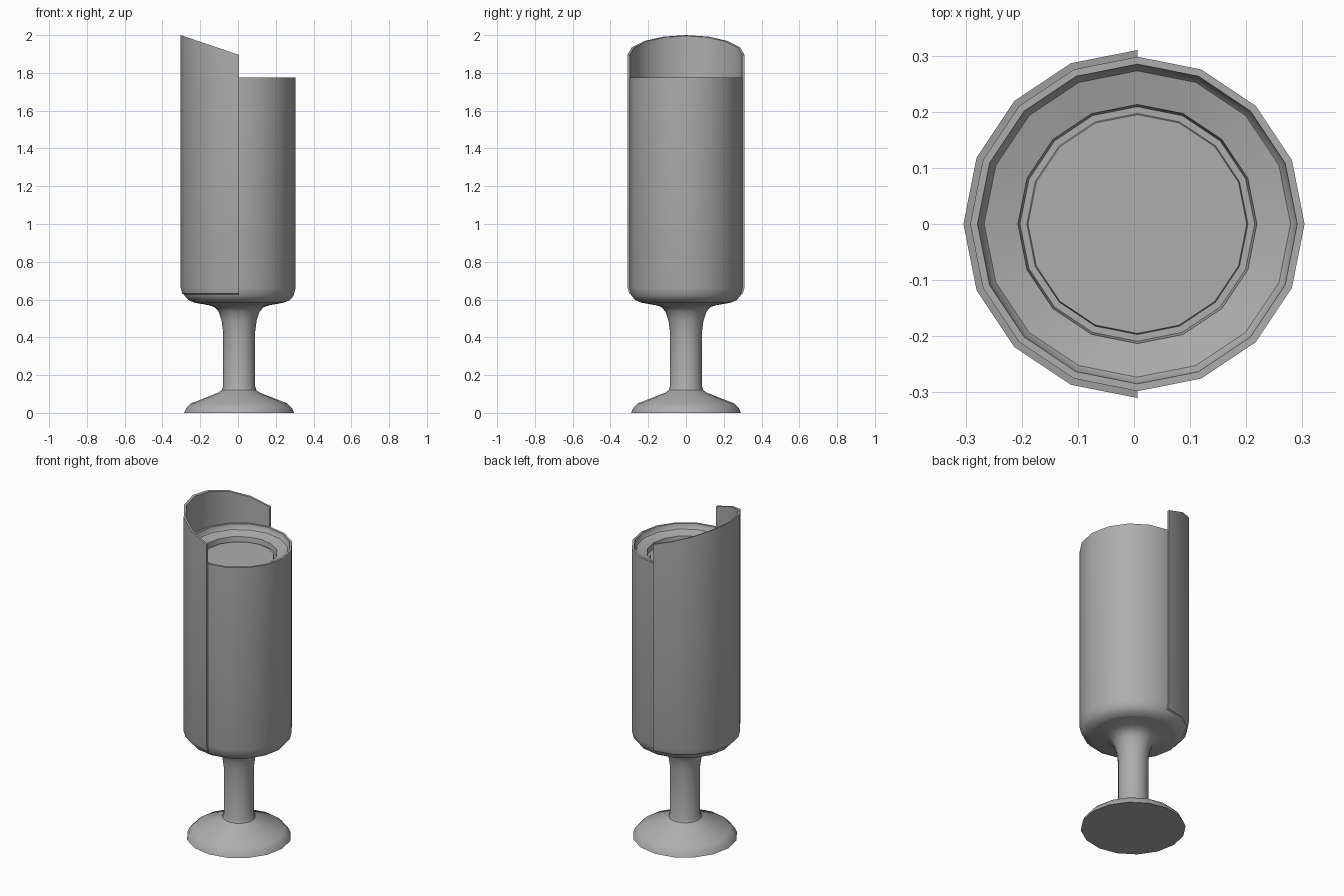
import bpy
import bmesh
import math

SIDES = 16
CENTRE_X = 0.006

cube = bpy.data.objects.get("Cube")
if cube:
    bpy.data.objects.remove(cube, do_unlink=True)

grey = bpy.data.materials.new("plain grey")
grey.use_nodes = True
grey.diffuse_color = (0.42, 0.42, 0.42, 1)
grey.node_tree.nodes["Principled BSDF"].inputs["Base Color"].default_value = grey.diffuse_color


def finish(name, bm):
    bmesh.ops.remove_doubles(bm, verts=bm.verts, dist=1e-5)
    bmesh.ops.recalc_face_normals(bm, faces=bm.faces)
    mesh = bpy.data.meshes.new(name)
    bm.to_mesh(mesh)
    bm.free()
    mesh.materials.append(grey)
    obj = bpy.data.objects.new(name, mesh)
    obj.location.x = CENTRE_X
    bpy.context.collection.objects.link(obj)
    bpy.ops.object.select_all(action="DESELECT")
    obj.select_set(True)
    bpy.context.view_layer.objects.active = obj
    bpy.ops.object.shade_smooth_by_angle(angle=math.radians(32))
    return obj


def lathe(name, profile):
    """Turn a (radius, height) profile about the vertical axis."""
    bm = bmesh.new()
    verts = [bm.verts.new((r, 0, z)) for r, z in profile]
    edges = [bm.edges.new(pair) for pair in zip(verts, verts[1:])]
    bmesh.ops.spin(bm, geom=verts + edges, cent=(0, 0, 0), axis=(0, 0, 1),
                   angle=math.tau, steps=SIDES, use_duplicate=False)
    return finish(name, bm)


# Foot and stem, flaring out at the top
lathe("foot_and_stem", [
    (0, 0), (0.291, 0), (0.28, 0.025), (0.255, 0.05), (0.11, 0.107),
    (0.092, 0.12), (0.085, 0.14), (0.085, 0.43), (0.093, 0.49),
    (0.108, 0.535), (0.13, 0.56), (0.16, 0.57), (0.235, 0.583)])

# Bowl with rounded bottom, thin rim, sloping ledge and sunken flat disc
lathe("bowl", [
    (0.1, 0.565), (0.16, 0.57), (0.235, 0.583), (0.268, 0.597),
    (0.288, 0.62), (0.298, 0.66), (0.298, 1.775), (0.285, 1.775),
    (0.281, 1.755), (0.273, 1.745), (0.213, 1.73), (0.209, 1.7),
    (0.197, 1.7), (0.195, 1.707), (0, 1.707)])

# Half-round outer shell on the right side, its top slanting up to the side
bm = bmesh.new()
rings = []
for i in range(SIDES // 2 + 1):
    a = math.pi / 2 + math.tau * i / SIDES
    c, s = math.cos(a), math.sin(a)
    section = []
    for r, z in [(0.29, 0.625), (0.301, 0.632), (0.31, 0.665),
                 (0.31, None), (0.297, None), (0.297, 0.66)]:
        if z is None:
            z = 1.895 - 0.105 * c * r / 0.31
        section.append(bm.verts.new((r * c, r * s, z)))
    rings.append(section)
for a, b in zip(rings, rings[1:]):
    for j in range(len(a)):
        k = (j + 1) % len(a)
        bm.faces.new((a[j], a[k], b[k], b[j]))
bm.faces.new(rings[0])
bm.faces.new(rings[-1])
finish("outer_shell", bm)
